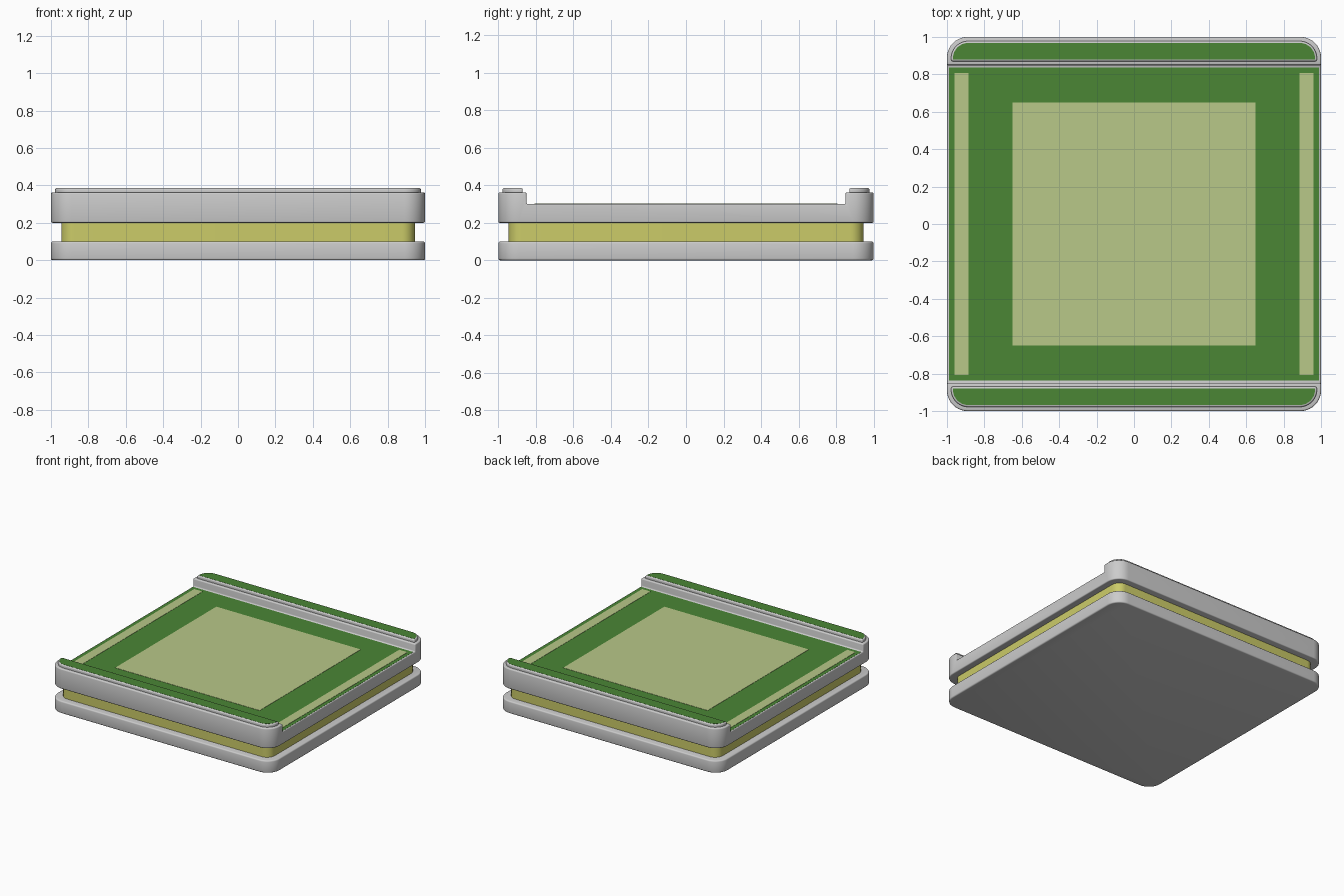
import bpy, bmesh, math

if "Cube" in bpy.data.objects:
    bpy.data.objects.remove(bpy.data.objects["Cube"])


def material(name, rgb):
    m = bpy.data.materials.new(name)
    m.diffuse_color = (*rgb, 1)
    m.use_nodes = True
    m.node_tree.nodes["Principled BSDF"].inputs["Base Color"].default_value = m.diffuse_color
    return m


GREEN = material("green", (0.07, 0.24, 0.036))
PALE = material("pale_green", (0.48, 0.58, 0.25))
YELLOW = material("yellow", (0.60, 0.60, 0.14))


def extrude_x(name, profile, x0, x1, radius=0, bevel=0, mat=None):
    """Extrude a (y, z) profile along x, round the outermost upright corners, soften the rims."""
    bm = bmesh.new()
    face = bm.faces.new([bm.verts.new((x0, y, z)) for y, z in profile])
    ext = bmesh.ops.extrude_face_region(bm, geom=[face], use_keep_orig=True)
    moved = [v for v in ext["geom"] if isinstance(v, bmesh.types.BMVert)]
    bmesh.ops.translate(bm, verts=moved, vec=(x1 - x0, 0, 0))
    bmesh.ops.recalc_face_normals(bm, faces=bm.faces)
    if radius:
        far = max(abs(y) for y, z in profile) - 1e-4
        uprights = [e for e in bm.edges
                    if all(abs(v.co.y) > far for v in e.verts)
                    and abs(e.verts[0].co.z - e.verts[1].co.z) > 1e-5
                    and abs(e.verts[0].co.x - e.verts[1].co.x) < 1e-5]
        bmesh.ops.bevel(bm, geom=uprights, offset=radius, segments=10,
                        profile=0.5, affect='EDGES')
    if bevel:
        rims = [e for e in bm.edges if e.calc_face_angle(0) > math.radians(40)]
        bmesh.ops.bevel(bm, geom=rims, offset=bevel, segments=3,
                        profile=0.5, affect='EDGES')
    mesh = bpy.data.meshes.new(name)
    bm.to_mesh(mesh)
    bm.free()
    ob = bpy.data.objects.new(name, mesh)
    bpy.context.collection.objects.link(ob)
    if mat:
        mesh.materials.append(mat)
    bpy.ops.object.select_all(action='DESELECT')
    ob.select_set(True)
    bpy.context.view_layer.objects.active = ob
    bpy.ops.object.shade_smooth_by_angle(angle=math.radians(35))
    return ob


def rect(y0, y1, z0, z1):
    return [(y0, z0), (y1, z0), (y1, z1), (y0, z1)]


# Base plate and recessed yellow band
extrude_x("base_plate", rect(-1, 1, 0, 0.10), -1, 1, 0.11, 0.01)
extrude_x("middle_band", rect(-0.945, 0.945, 0.09, 0.21), -0.945, 0.945, 0.07, 0, YELLOW)

# Upper tray: deck with a raised rail at front and back
tray = [(-1, 0.20), (1, 0.20), (1, 0.362), (0.85, 0.362),
        (0.85, 0.30), (-0.85, 0.30), (-0.85, 0.362), (-1, 0.362)]
extrude_x("upper_tray", tray, -1, 1, 0.11, 0.008)

# Stepped rail caps with green inlays
for side, s in (("front", -1), ("back", 1)):
    extrude_x(side + "_rail_cap", rect(s * 0.87, s * 0.978, 0.35, 0.385),
              -0.978, 0.978, 0.092, 0.009)
    extrude_x(side + "_rail_inlay", rect(s * 0.88, s * 0.968, 0.383, 0.386),
              -0.968, 0.968, 0.082, 0, GREEN)

# Green deck surface with pale panels
extrude_x("deck_surface", rect(-0.838, 0.838, 0.298, 0.301), -0.99, 0.99, mat=GREEN)
extrude_x("centre_panel", rect(-0.65, 0.65, 0.299, 0.303), -0.65, 0.65, mat=PALE)
for side, s in (("left", -1), ("right", 1)):
    extrude_x(side + "_strip", rect(-0.808, 0.808, 0.299, 0.303), s * 0.885, s * 0.96, mat=PALE)
